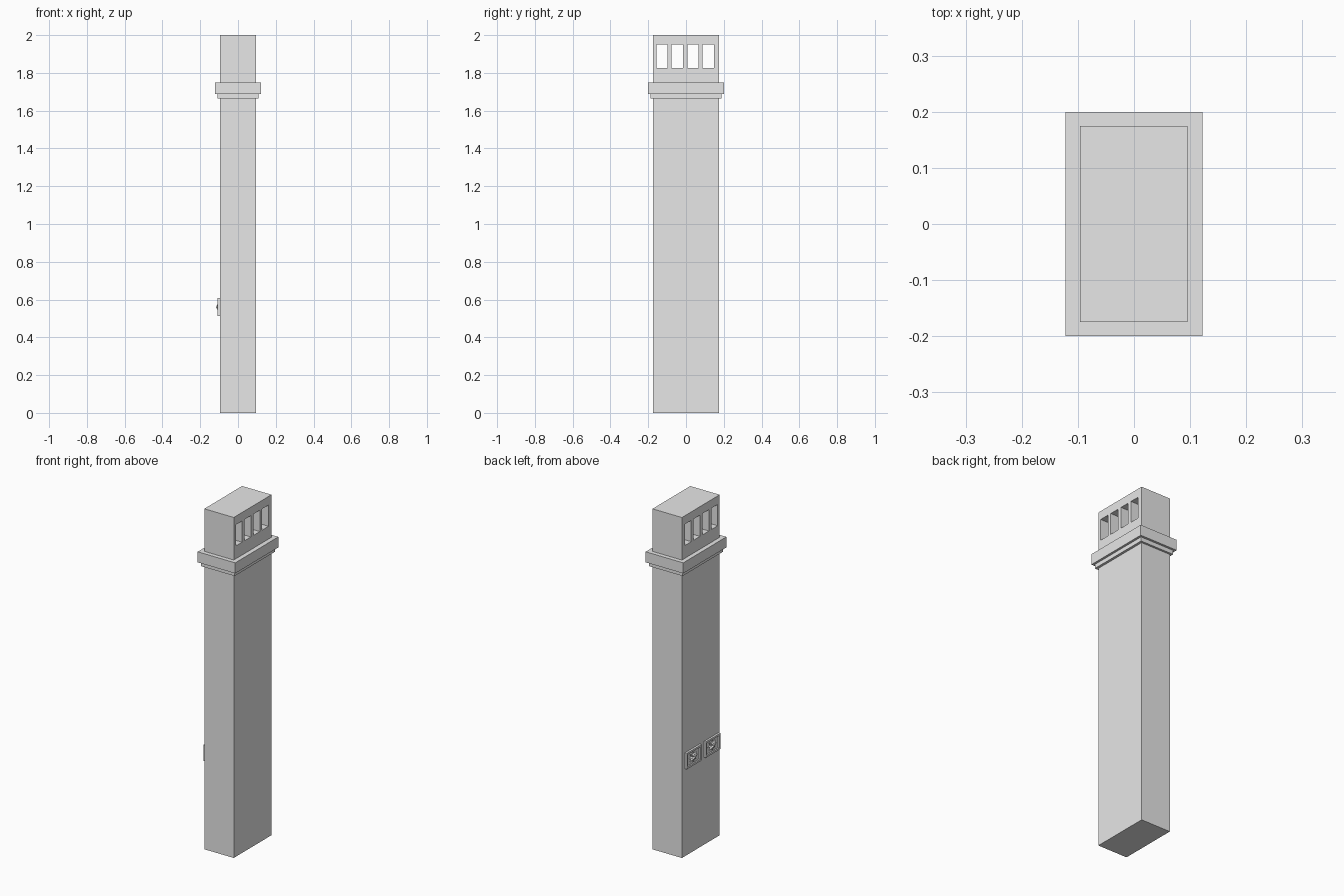
import bpy, bmesh, math
from mathutils import Matrix, Vector

if "Cube" in bpy.data.objects:
    bpy.data.objects.remove(bpy.data.objects["Cube"])

stone = bpy.data.materials.new("grey stone")
stone.diffuse_color = (0.8, 0.8, 0.8, 1)
stone.use_nodes = True
stone.node_tree.nodes["Principled BSDF"].inputs["Base Color"].default_value = stone.diffuse_color


def add_box(bm, lo, hi):
    lo, hi = Vector(lo), Vector(hi)
    mat = Matrix.Translation((lo + hi) / 2) @ Matrix.Diagonal((*(hi - lo), 1))
    bmesh.ops.create_cube(bm, size=1, matrix=mat)


def boxes(name, items):
    bm = bmesh.new()
    for lo, hi in items:
        add_box(bm, lo, hi)
    return finish(name, bm)


def finish(name, bm):
    me = bpy.data.meshes.new(name)
    bm.to_mesh(me)
    bm.free()
    me.materials.append(stone)
    ob = bpy.data.objects.new(name, me)
    bpy.context.collection.objects.link(ob)
    return ob


# Tall shaft with four openings cut right through the top
shaft = boxes("shaft", [((-.096, -.175, 0), (.095, .175, 2))])
cutter = boxes("opening_cutter", [((-.3, y - .0295, 1.825), (.3, y + .0295, 1.95))
                                  for y in (-.127, -.046, .037, .118)])
cutter.hide_render = True
cut = shaft.modifiers.new("openings", 'BOOLEAN')
cut.object = cutter
cut.solver = 'EXACT'
bpy.context.view_layer.objects.active = shaft
bpy.ops.object.modifier_apply(modifier=cut.name)
bpy.data.objects.remove(cutter)

# Stepped collar
boxes("collar_lower_step", [((-.109, -.187, 1.664), (.109, .187, 1.688))])
boxes("collar_band", [((-.122, -.2, 1.688), (.122, .2, 1.75))])


def relief_panel(name, cy, cz):
    """Framed carved panel standing on the -x face."""
    x0, w, h, t = -.096, .068, .047, .011
    bm = bmesh.new()
    add_box(bm, (x0 - .004, cy - w, cz - h), (x0, cy + w, cz + h))
    # raised frame rails
    for s in (-1, 1):
        for (a, b), (c, d) in (((-w, w), sorted((s * h, s * (h - t)))),
                               (sorted((s * w, s * (w - t))), (-h + t, h - t))):
            add_box(bm, (x0 - .012, cy + a, cz + c), (x0, cy + b, cz + d))
    # eight-pointed rosette rising to a central peak
    ring = []
    for i in range(16):
        r = .034 if i % 2 == 0 else .016
        a = i * math.pi / 8
        ring.append(bm.verts.new((x0 - .004, cy + r * 1.25 * math.cos(a), cz + r * math.sin(a))))
    peak = bm.verts.new((x0 - .02, cy, cz))
    for i in range(16):
        bm.faces.new((ring[i], peak, ring[(i + 1) % 16]))
    bmesh.ops.recalc_face_normals(bm, faces=bm.faces)
    finish(name, bm)


# Pair of carved panels on the left side
relief_panel("carved_panel_back", .078, .56)
relief_panel("carved_panel_front", -.098, .56)
